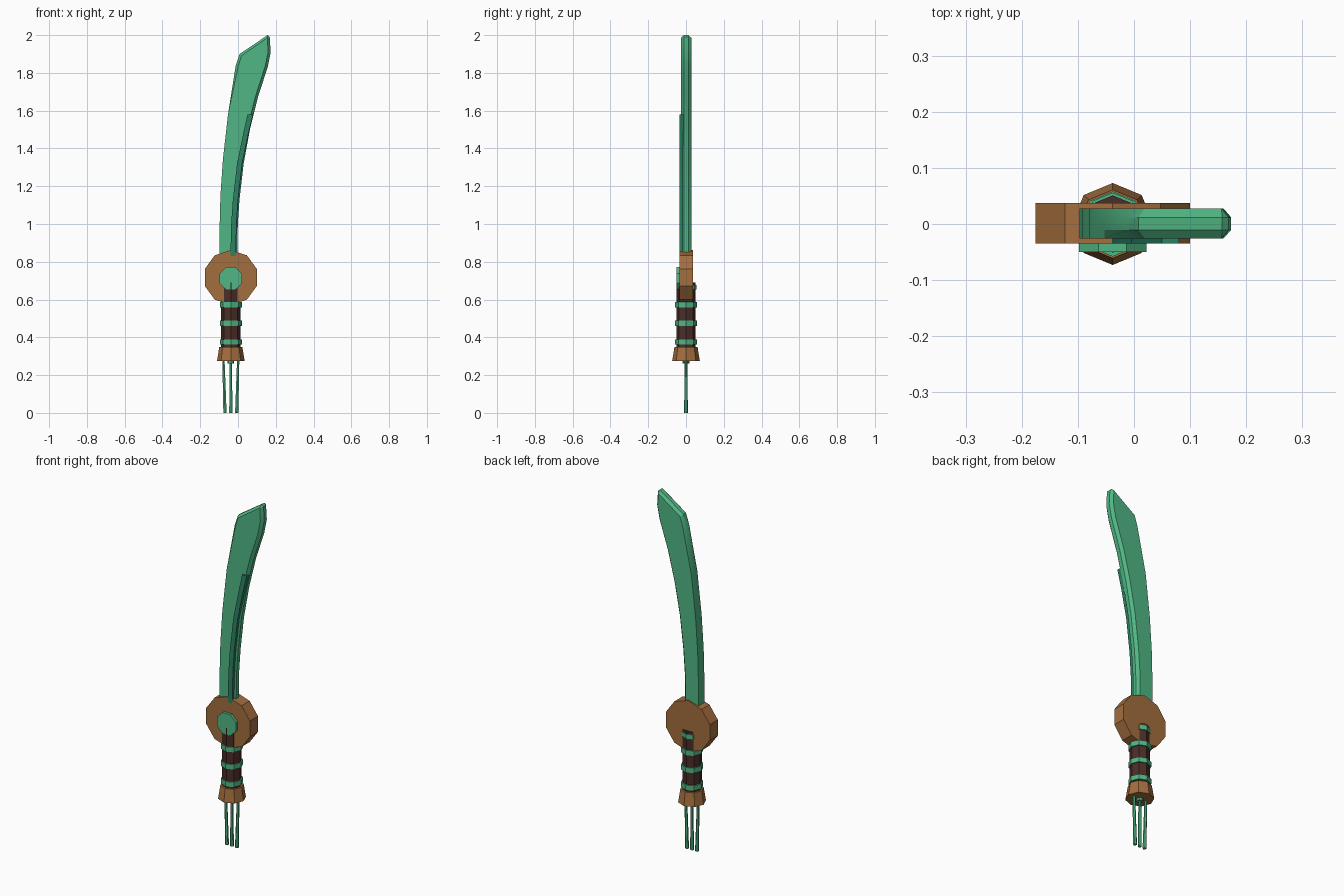
import bpy, bmesh, math
from mathutils import Vector

if "Cube" in bpy.data.objects:
    bpy.data.objects.remove(bpy.data.objects["Cube"])

CX = -0.038  # axis of grip and guard


def material(name, rgb):
    m = bpy.data.materials.new(name)
    m.use_nodes = True
    m.diffuse_color = (*rgb, 1)
    m.node_tree.nodes["Principled BSDF"].inputs["Base Color"].default_value = (*rgb, 1)
    return m


jade = material("jade green", (0.08, 0.47, 0.23))
deep = material("deep green", (0.026, 0.22, 0.127))
bronze = material("bronze brown", (0.366, 0.156, 0.048))
leather = material("dark leather", (0.07, 0.026, 0.021))


def loft(name, rings, mat, smooth=False):
    """Skin equal-length rings of points and cap both ends."""
    bm = bmesh.new()
    loops = [[bm.verts.new(p) for p in ring] for ring in rings]
    n = len(loops[0])
    for a, b in zip(loops, loops[1:]):
        for i in range(n):
            j = (i + 1) % n
            bm.faces.new((a[i], a[j], b[j], b[i]))
    bm.faces.new(loops[0])
    bm.faces.new(loops[-1])
    bmesh.ops.recalc_face_normals(bm, faces=bm.faces)
    mesh = bpy.data.meshes.new(name)
    bm.to_mesh(mesh)
    bm.free()
    mesh.materials.append(mat)
    ob = bpy.data.objects.new(name, mesh)
    bpy.context.collection.objects.link(ob)
    if smooth:
        bpy.ops.object.select_all(action="DESELECT")
        ob.select_set(True)
        bpy.context.view_layer.objects.active = ob
        bpy.ops.object.shade_smooth_by_angle(angle=math.radians(25))
    return ob


def polygon(n, r, start):
    angles = [start + math.tau * i / n for i in range(n)]
    return [(r * math.cos(a), r * math.sin(a)) for a in angles]


def upright(name, sections, mat, n=8, x=CX, y=0.0):
    """Faceted column from (z, radius, x shift) sections."""
    rings = [[(x + dx + px, y + py, z) for px, py in polygon(n, r, math.pi / 2)]
             for z, r, dx in sections]
    return loft(name, rings, mat)


def disc(name, n, r, z, y0, y1, start, mat):
    """Faceted plate facing front."""
    return loft(name, [[(CX + px, y, z + pz) for px, pz in polygon(n, r, start)]
                       for y in (y0, y1)], mat)


# Blade: curved spine, slanted tip, bevelled cutting edge
spine = [(-0.097, 0.83), (-0.097, 1.0), (-0.093, 1.15), (-0.08, 1.34),
         (-0.053, 1.58), (-0.012, 1.84)]
tip = [(0.008, 1.9), (0.157, 2.0), (0.168, 1.99), (0.173, 1.91), (0.157, 1.83)]
edge = [(0.105, 1.67), (0.063, 1.5), (0.03, 1.32), (0.008, 1.13),
        (-0.001, 1.0), (-0.004, 0.83)]
outline = [Vector(p) for p in spine + tip + edge]
inner = []
for i, p in enumerate(outline):
    if i < len(spine) - 1:
        inner.append(p)
        continue
    # mitred inset towards the inside of the clockwise outline
    d0 = (p - outline[i - 1]).normalized()
    d1 = (outline[(i + 1) % len(outline)] - p).normalized()
    if i == len(outline) - 1:
        d1 = d0
    t = (d0 + d1).normalized()
    inner.append(p + Vector((t.y, -t.x)) * 0.014)
layers = [(-0.026, inner), (-0.011, outline), (0.012, outline), (0.028, inner)]
loft("blade", [[(p.x, y, p.y) for p in pts] for y, pts in layers], jade, True)

# Raised dark strip on the front, following the cutting edge
strip = [(-0.040, -0.012, 0.83), (-0.036, -0.008, 1.0), (-0.027, 0.0, 1.13),
         (-0.005, 0.022, 1.32), (0.028, 0.055, 1.48), (0.05, 0.08, 1.58)]
loft("blade_strip", [[(a, -0.035, z), (b, -0.035, z), (b, -0.012, z), (a, -0.012, z)]
                     for a, b, z in strip], deep, True)

# Round guard and front boss
disc("guard", 10, 0.145, 0.717, -0.035, 0.037, math.pi / 2, bronze)
disc("guard_boss", 8, 0.065, 0.712, -0.05, -0.03, math.pi / 8, jade)

# Grip with rings
upright("grip", [(0.34, 0.051, 0), (0.69, 0.051, 0)], leather)
for i, z in enumerate((0.375, 0.475, 0.573)):
    upright(f"grip_ring_{i + 1}", [(z - 0.014, 0.058, 0), (z + 0.014, 0.058, 0)], jade)
upright("grip_ring_top", [(0.652, 0.05, 0), (0.677, 0.05, 0)], jade, y=0.006)

# Pommel and tassel
upright("pommel", [(0.275, 0.073, 0), (0.35, 0.061, 0)], bronze)
upright("tassel_knot", [(0.262, 0.018, 0), (0.28, 0.018, 0)], jade)
for name, side in (("right", -1), ("middle", 0), ("left", 1)):
    upright(f"tassel_{name}", [(0, 0.01, side * 0.031), (0.278, 0.007, side * 0.039)],
            jade, n=6)
